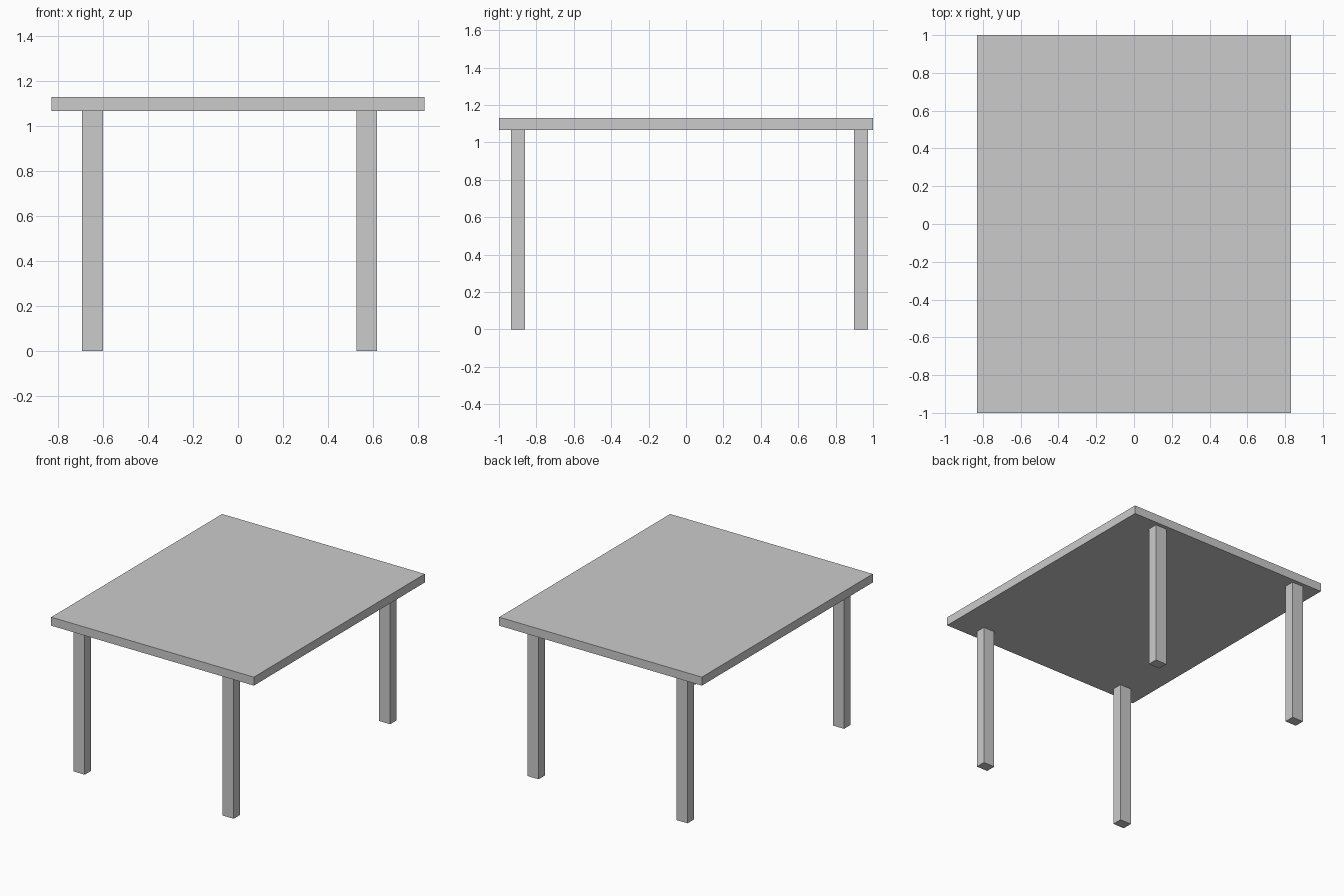
import bpy

if "Cube" in bpy.data.objects:
    bpy.data.objects.remove(bpy.data.objects["Cube"])


def box(name, x, y, z):
    """Add a box spanning the given (min, max) ranges."""
    spans = (x, y, z)
    centre = [(a + b) / 2 for a, b in spans]
    bpy.ops.mesh.primitive_cube_add(size=1, location=centre)
    ob = bpy.context.object
    ob.name = name
    ob.scale = [b - a for a, b in spans]
    bpy.ops.object.transform_apply(location=False, rotation=False, scale=True)
    return ob


TOP_Z, UNDER_Z = 1.13, 1.067

# Table top
box("table_top", (-0.83, 0.83), (-1, 1), (UNDER_Z, TOP_Z))

# Four legs, slightly off-centre under the top
leg_x = {"left": (-0.693, -0.601), "right": (0.527, 0.619)}
leg_y = {"front": (-0.935, -0.860), "back": (0.897, 0.972)}
for depth, y in leg_y.items():
    for side, x in leg_x.items():
        box(f"{depth}_{side}_leg", x, y, (0, UNDER_Z))
